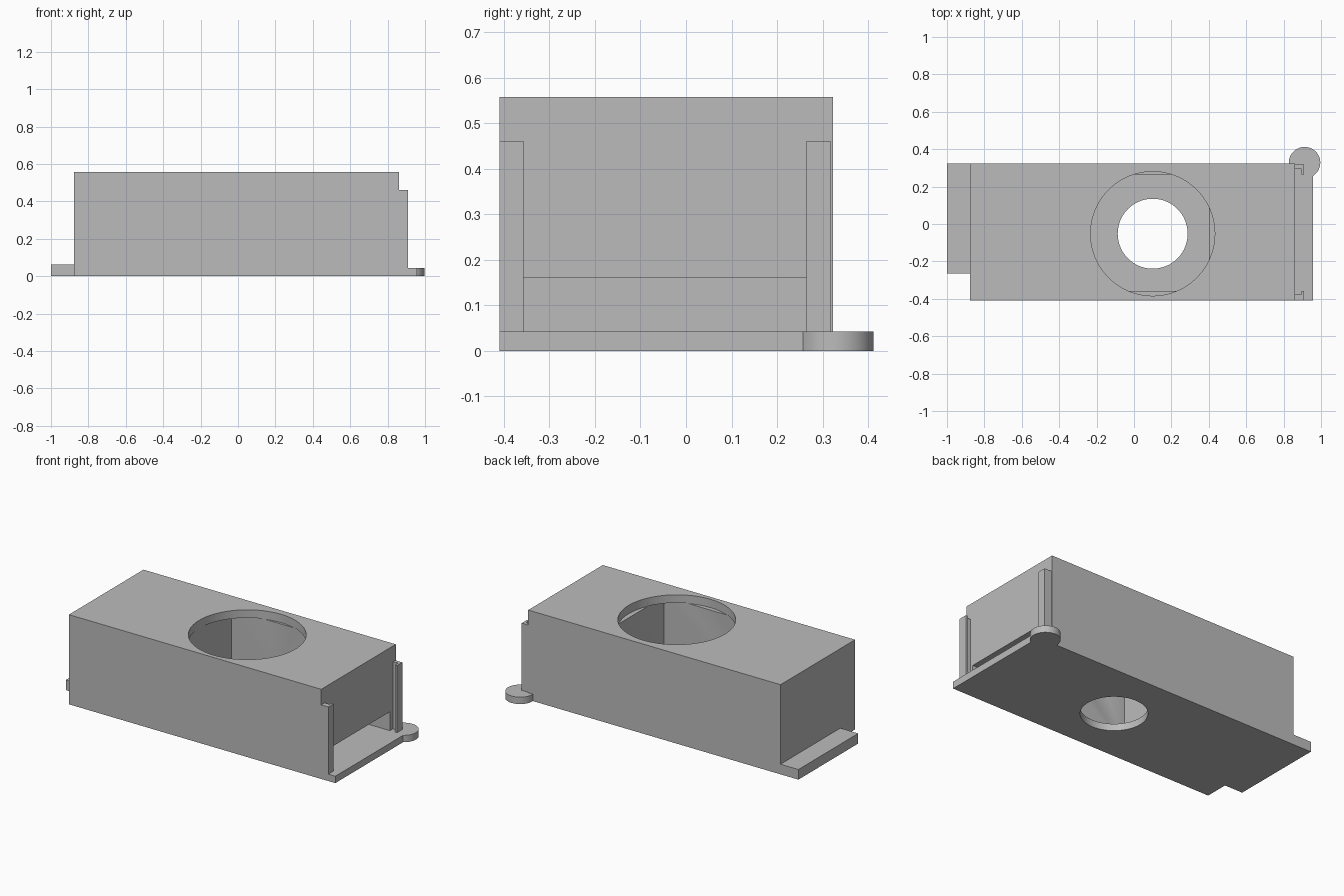
import bpy
import bmesh
from mathutils import Matrix, Vector

cube = bpy.data.objects.get("Cube")
if cube:
    bpy.data.objects.remove(cube, do_unlink=True)

grey = bpy.data.materials.new("plain_grey")
grey.use_nodes = True
color = (0.5, 0.5, 0.5, 1)
grey.diffuse_color = color
for node in grey.node_tree.nodes:
    if node.type == 'BSDF_PRINCIPLED':
        node.inputs["Base Color"].default_value = color


def finish(name, bm):
    mesh = bpy.data.meshes.new(name)
    bm.to_mesh(mesh)
    bm.free()
    mesh.materials.append(grey)
    obj = bpy.data.objects.new(name, mesh)
    bpy.context.collection.objects.link(obj)
    return obj


def box(name, x, y, z):
    """Box from (min, max) pairs on each axis."""
    bm = bmesh.new()
    size = Vector((x[1] - x[0], y[1] - y[0], z[1] - z[0]))
    mid = Vector((sum(x), sum(y), sum(z))) / 2
    bmesh.ops.create_cube(bm, size=1, matrix=Matrix.Translation(mid) @ Matrix.Diagonal(size).to_4x4())
    return finish(name, bm)


def cylinder(name, x, y, radius, z):
    bm = bmesh.new()
    bmesh.ops.create_cone(bm, cap_ends=True, segments=96, radius1=radius, radius2=radius,
                          depth=z[1] - z[0], matrix=Matrix.Translation((x, y, sum(z) / 2)))
    return finish(name, bm)


def smooth(obj):
    bpy.ops.object.select_all(action='DESELECT')
    obj.select_set(True)
    bpy.context.view_layer.objects.active = obj
    bpy.ops.object.shade_smooth_by_angle(angle=0.5)


def cut(obj, cutter):
    """Subtract the cutter, then discard it."""
    bpy.ops.object.select_all(action='DESELECT')
    bpy.context.view_layer.objects.active = obj
    obj.select_set(True)
    mod = obj.modifiers.new("cut", 'BOOLEAN')
    mod.operation = 'DIFFERENCE'
    mod.solver = 'EXACT'
    mod.object = cutter
    bpy.ops.object.modifier_apply(modifier=mod.name)
    bpy.data.objects.remove(cutter, do_unlink=True)


# Main dimensions
back, front = 0.323, -0.41
inner = (-0.357, 0.265)
floor = 0.043
end = 0.86
hole_x, hole_y = 0.1, -0.052

# Housing with a square shaft, round mouth, exit slot and finger hole
body = box("housing", (-0.877, end), (front, back), (0, 0.558))
cut(body, box("shaft_cutter", (-0.232, 0.4), inner, (floor, 0.508)))
cut(body, cylinder("mouth_cutter", hole_x, hole_y, 0.332, (0.506, 0.7)))
cut(body, box("slot_cutter", (0.1, 1.1), inner, (floor, 0.16)))
cut(body, cylinder("finger_hole_cutter", hole_x, hole_y, 0.187, (-0.1, 0.1)))
smooth(body)

# Floor extension and corner disc at the exit
box("exit_sill", (end, 0.957), (front, back), (0, floor))
smooth(cylinder("corner_disc", 0.912, 0.328, 0.084, (0, floor)))

# Tab on the closed end
box("end_tab", (-1, -0.877), (-0.265, back), (0, 0.063))

# L-shaped guide rails: a thin web and an inward lip
for side, web, lip in (("front", (front, -0.376), (front, inner[0])),
                       ("back", (0.295, 0.317), (inner[1], 0.317))):
    box(side + "_rail_web", (end, 0.895), web, (floor, 0.461))
    box(side + "_rail_lip", (0.895, 0.909), lip, (floor, 0.461))
